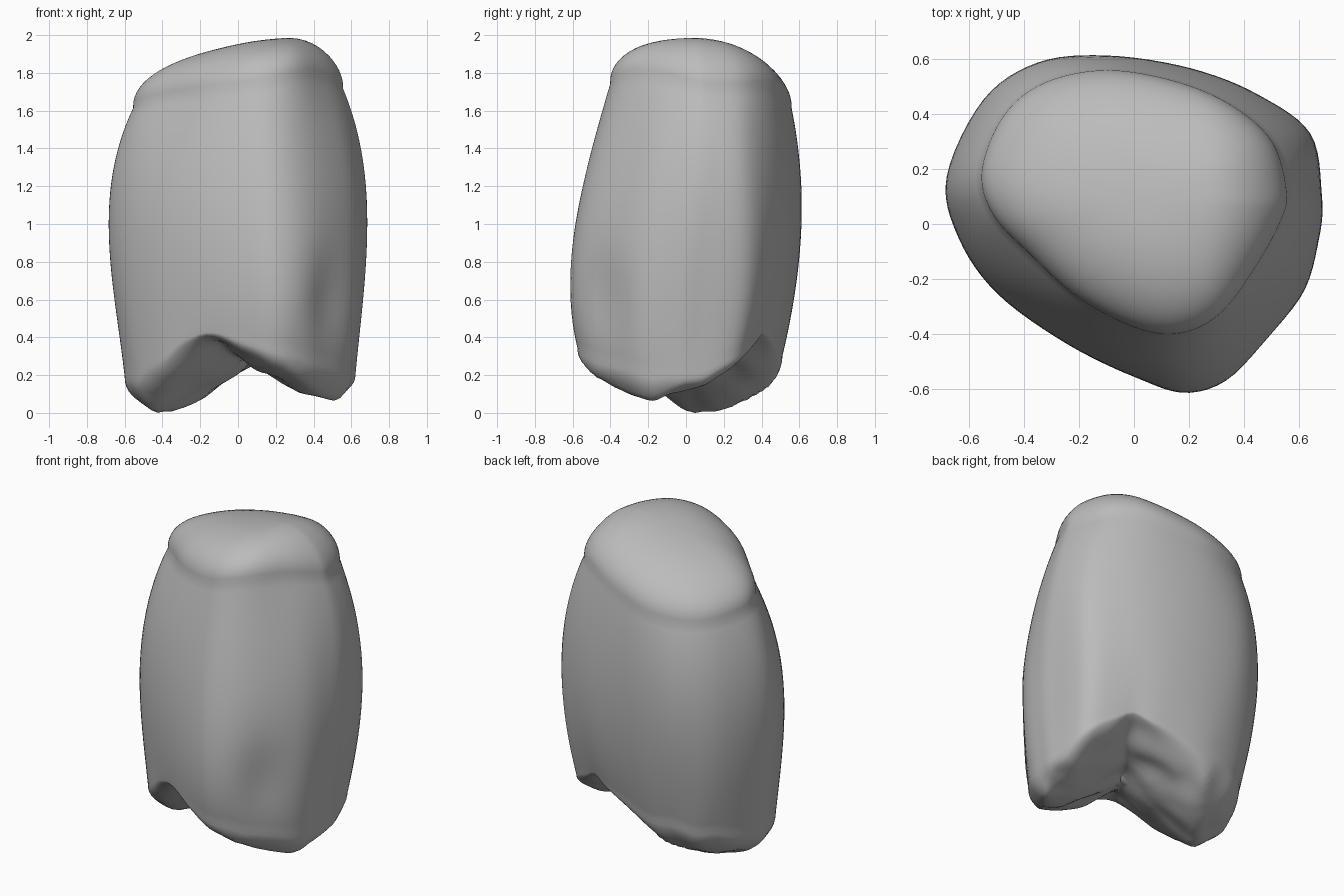
import bpy, bmesh, math
from mathutils import Vector, noise

cube = bpy.data.objects.get("Cube")
if cube:
    bpy.data.objects.remove(cube)

SUB = 6

# Matching outlines: the widest belly, the shoulders, and the rim of the top
BELLY = [(.67, .1), (.63, .33), (.45, .46), (.2, .56), (-.1, .605), (-.35, .58), (-.55, .45), (-.68, .17),
         (-.64, -.05), (-.5, -.25), (-.25, -.43), (0, -.55), (.2, -.6), (.4, -.51), (.6, -.26), (.665, -.05)]
SHOULDER = [(.645, .14), (.6, .32), (.43, .46), (.19, .555), (-.1, .6), (-.345, .565), (-.52, .435), (-.64, .19),
            (-.6, 0), (-.45, -.2), (-.22, -.37), (.02, -.475), (.2, -.49), (.37, -.4), (.55, -.19), (.63, 0)]
RIM = [(.55, .12), (.5, .3), (.36, .43), (.16, .52), (-.1, .565), (-.33, .52), (-.48, .4), (-.56, .2),
       (-.52, .04), (-.38, -.11), (-.2, -.27), (.02, -.38), (.18, -.39), (.32, -.31), (.45, -.13), (.53, .02)]
# The foot outline is the belly drawn in slightly
FOOT = [(x * .9 + .01, y * .9 - .03) for x, y in BELLY]


def smooth_loop(points):
    """Closed Catmull-Rom curve through the points."""
    pts = [Vector(p) for p in points]
    n = len(pts)
    loop = []
    for i in range(n):
        a, b, c, d = (pts[(i + j) % n] for j in (-1, 0, 1, 2))
        for s in range(SUB):
            t = s / SUB
            loop.append(b + (c - a) * t / 2 + (a - b * 2.5 + c * 2 - d / 2) * t**2
                        + (b * 3 - a - c * 3 + d) * t**3 / 2)
    return loop


def through(z, heights, points):
    """Point at height z on the cubic through the given points."""
    total = Vector((0, 0))
    for h, p in zip(heights, points):
        weight = 1
        for other in heights:
            if other != h:
                weight *= (z - other) / (h - other)
        total += p * weight
    return total


def crown(p):
    """Height of the sloping top."""
    return 1.97 + .19 * p.x - 1.3 * max(0, p.x - .25)**2 - .25 * (p.y + .1)**2


def cleft(p):
    """Distance from the cleft that splits the underside, up to the feet."""
    s = .83 * (p.x - .08) - .55 * p.y
    return min(math.sqrt(s * s + .0005), .45)


def underside(p):
    z = .33 - .84 * cleft(p) + .25 * max(0, p.y - .1) + .32 * max(0, -p.y - .15)
    return z + .03 * noise.noise(Vector((p.x * 6, p.y * 6, 0)))


def drop(k, n):
    return 1 - max(0, 1 - k**n)**(1 / n)


foot, belly, shoulder, rim = (smooth_loop(o) for o in (FOOT, BELLY, SHOULDER, RIM))
count = len(foot)
foot_mid, top_mid = Vector((0, -.03)), Vector((0, .09))
steps = [math.sin(math.pi / 2 * i / 18) for i in range(1, 19)]
SIDES = 32
TOP_ROUND = .22

rings = []
# Underside, rounded at the feet and sharp at the cleft
for k in steps:
    ring = []
    for q in foot:
        p = foot_mid.lerp(q, k)
        lift = .03 + .23 * cleft(q) / .45
        ring.append(Vector((p.x, p.y, underside(p) + lift * drop(k, 2.2))))
    rings.append(ring)
# Bulging sides
low = rings[-1]
for j in range(1, SIDES):
    ring = []
    for i in range(count):
        top = crown(rim[i]) - TOP_ROUND
        z = low[i].z + (top - low[i].z) * j / SIDES
        p = through(z, (low[i].z, .85, 1.4, top), (foot[i], belly[i], shoulder[i], rim[i]))
        ring.append(Vector((p.x, p.y, z)))
    rings.append(ring)
# Domed top
for k in reversed(steps):
    ring = []
    for q in rim:
        p = top_mid.lerp(q, k)
        ring.append(Vector((p.x, p.y, crown(p) - TOP_ROUND * drop(k, 2.5))))
    rings.append(ring)

# Shallow upright dent on the front corner
for ring in rings:
    for v in ring:
        r = v - Vector((.48, -.44, .6))
        r.z *= .6
        v += Vector((-.7, .7, 0)) * .035 * math.exp(-(r.length / .15)**2)

# Skin the rings
bm = bmesh.new()
grid = [[bm.verts.new(v) for v in ring] for ring in rings]
for a, b in zip(grid, grid[1:]):
    for i in range(count):
        j = (i + 1) % count
        bm.faces.new((a[i], a[j], b[j], b[i]))
ends = [bm.verts.new((foot_mid.x, foot_mid.y, underside(foot_mid))),
        bm.verts.new((top_mid.x, top_mid.y, crown(top_mid)))]
for tip, ring in zip(ends, (grid[0], grid[-1])):
    for i in range(count):
        bm.faces.new((tip, ring[i], ring[(i + 1) % count]))
bmesh.ops.recalc_face_normals(bm, faces=bm.faces)

# Stand on the floor, centred
lo = Vector([min(v.co[a] for v in bm.verts) for a in range(3)])
hi = Vector([max(v.co[a] for v in bm.verts) for a in range(3)])
middle = (lo + hi) / 2
bmesh.ops.translate(bm, verts=bm.verts, vec=(-middle.x, -middle.y, -lo.z))

mesh = bpy.data.meshes.new("stone")
bm.to_mesh(mesh)
bm.free()
stone = bpy.data.objects.new("stone", mesh)
bpy.context.collection.objects.link(stone)

grey = bpy.data.materials.new("stone grey")
grey.use_nodes = True
colour = (.5, .5, .5, 1)
grey.diffuse_color = colour
grey.node_tree.nodes["Principled BSDF"].inputs["Base Color"].default_value = colour
mesh.materials.append(grey)

bpy.context.view_layer.objects.active = stone
stone.select_set(True)
bpy.ops.object.shade_smooth_by_angle(angle=math.radians(50))
